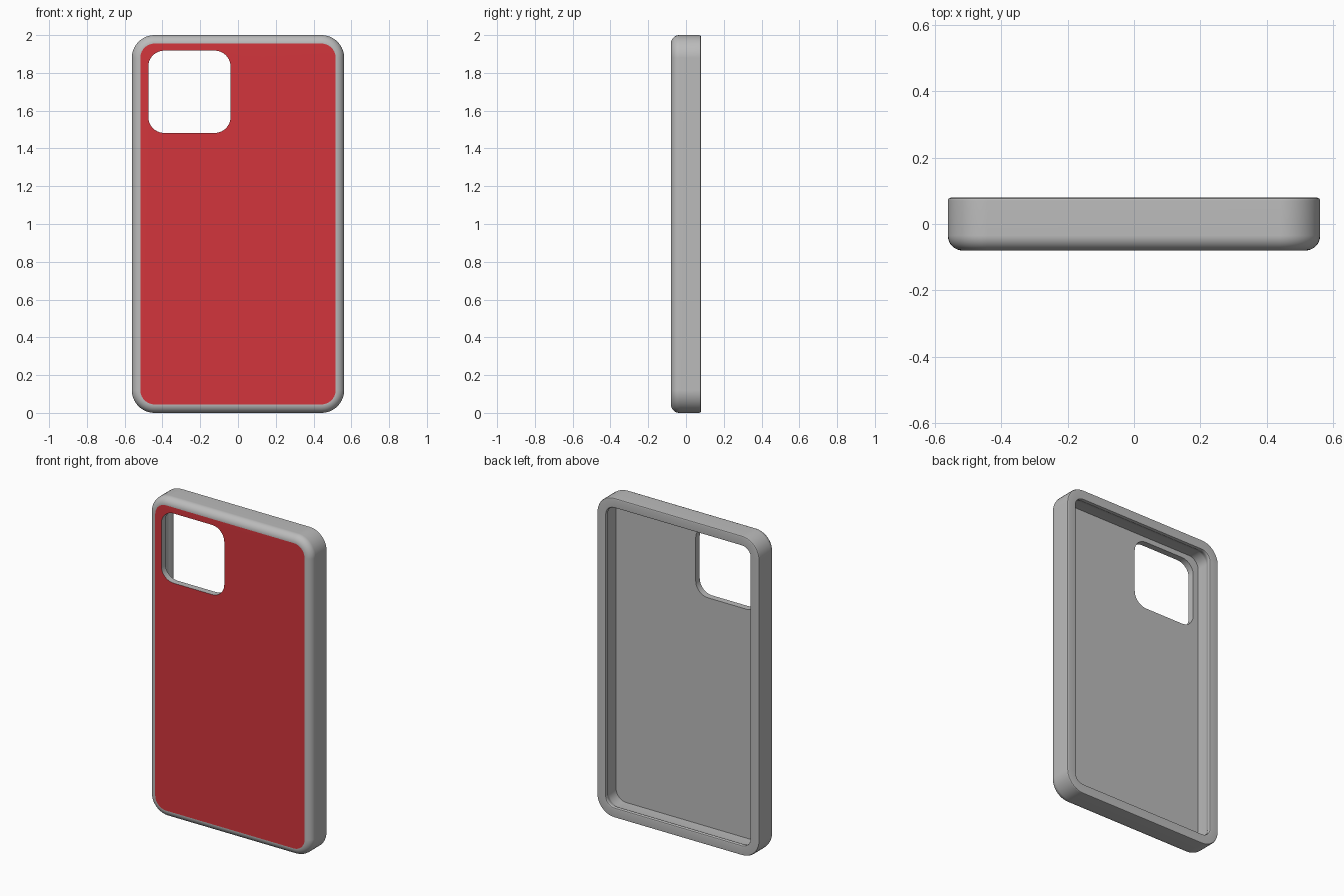
import bpy, bmesh
from math import sin, cos, pi

cube = bpy.data.objects.get("Cube")
if cube:
    bpy.data.objects.remove(cube, do_unlink=True)


def make_material(name, rgb):
    mat = bpy.data.materials.new(name)
    mat.use_nodes = True
    mat.diffuse_color = (*rgb, 1)
    mat.node_tree.nodes["Principled BSDF"].inputs["Base Color"].default_value = (*rgb, 1)
    return mat


HALF_W, HALF_H, HALF_D = 0.562, 1.0, 0.08
CORNER, FILLET, STEPS = 0.12, 0.045, 10


def rounded_ring(bm, cx, cz, half_w, half_h, radius, y):
    """Loop of vertices along a rounded rectangle facing the y axis."""
    ring = []
    for quarter, (sx, sz) in enumerate([(1, 1), (-1, 1), (-1, -1), (1, -1)]):
        for i in range(STEPS + 1):
            a = (quarter + i / STEPS) * pi / 2
            ring.append(bm.verts.new((cx + sx * (half_w - radius) + radius * cos(a), y,
                                      cz + sz * (half_h - radius) + radius * sin(a))))
    return ring


def shell_ring(bm, inset, y):
    return rounded_ring(bm, 0, HALF_H, HALF_W - inset, HALF_H - inset, CORNER - inset, y)


def camera_ring(bm, y):
    return rounded_ring(bm, -0.257, 1.7, 0.218, 0.218, 0.085, y)


# Section of the case wall as (inset, y): inner floor edge, retaining lip, rim, outer side
FLOOR_Y = -0.04
section = [(0.05, FLOOR_Y), (0.05, 0.03), (0.055, 0.045), (0.062, 0.058),
           (0.063, 0.07), (0.06, 0.077), (0.054, HALF_D),
           (0.009, HALF_D), (0.003, 0.077), (0, 0.071)]

# Rounded front edge
for i in range(9):
    a = i / 8 * pi / 2
    section.append((FILLET * (1 - cos(a)), -HALF_D + FILLET * (1 - sin(a))))

bm = bmesh.new()
rings = [camera_ring(bm, FLOOR_Y)]
rings += [shell_ring(bm, inset, y) for inset, y in section]
rings.append(camera_ring(bm, -HALF_D))
front_panel = len(rings) - 2

# Skin the closed run of rings; the front panel takes the second colour
for k, ring in enumerate(rings):
    following = rings[(k + 1) % len(rings)]
    for i in range(len(ring)):
        j = (i + 1) % len(ring)
        face = bm.faces.new((ring[i], ring[j], following[j], following[i]))
        face.material_index = 1 if k == front_panel else 0

bmesh.ops.recalc_face_normals(bm, faces=bm.faces)
mesh = bpy.data.meshes.new("phone_case")
bm.to_mesh(mesh)
bm.free()

case = bpy.data.objects.new("phone_case", mesh)
bpy.context.collection.objects.link(case)
mesh.materials.append(make_material("grey_bumper", (0.5, 0.5, 0.5)))
mesh.materials.append(make_material("red_panel", (0.65, 0.036, 0.045)))

# Smooth rounded edges with flat large faces
bpy.ops.object.select_all(action="DESELECT")
case.select_set(True)
bpy.context.view_layer.objects.active = case
bpy.ops.object.shade_smooth_by_angle(angle=pi / 5)
weighted = case.modifiers.new("flat_panels", "WEIGHTED_NORMAL")
weighted.keep_sharp = True
